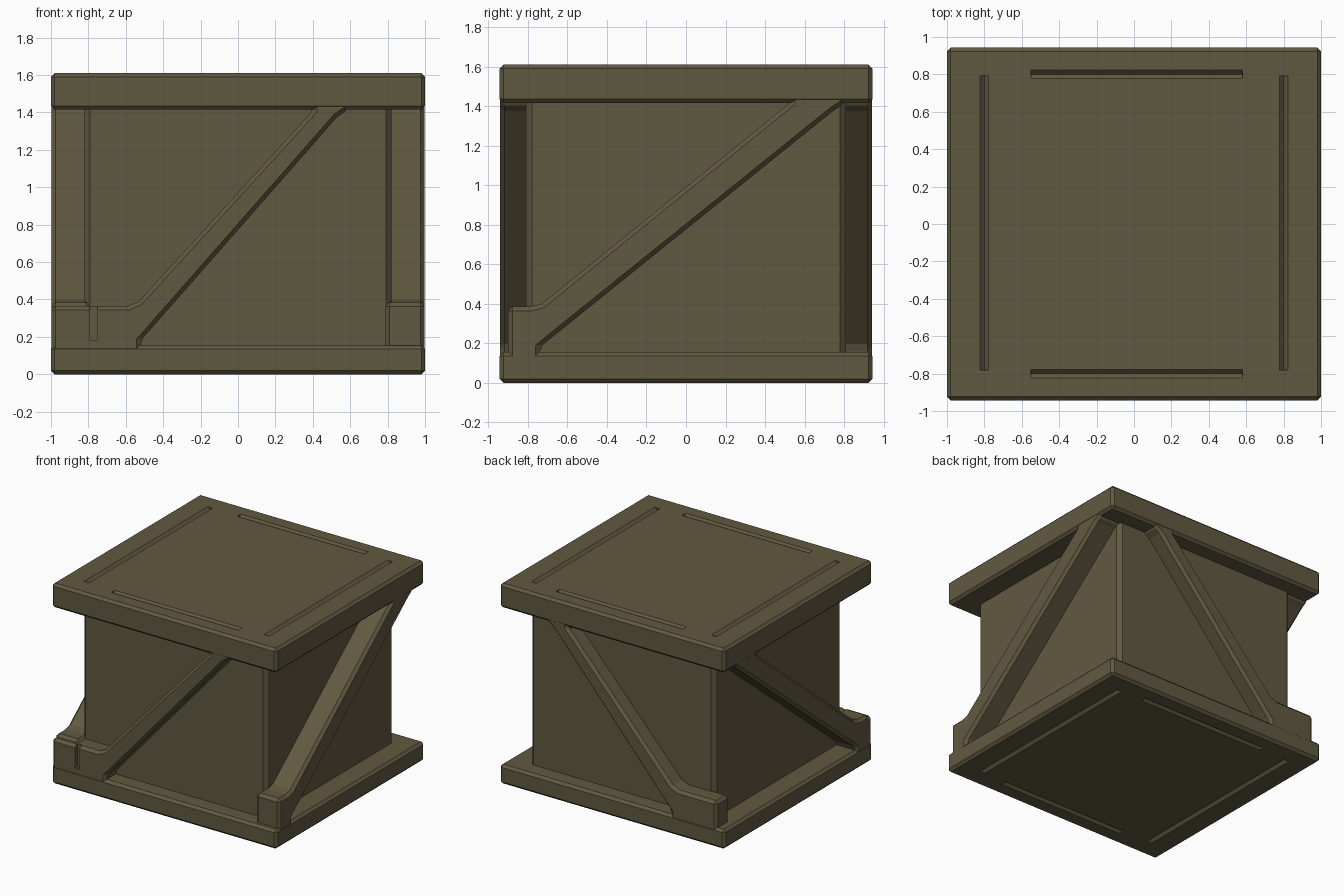
import bpy, bmesh, math
from mathutils import Matrix, Vector

if "Cube" in bpy.data.objects:
    bpy.data.objects.remove(bpy.data.objects["Cube"])

olive = bpy.data.materials.new("olive_drab")
olive.diffuse_color = (0.118, 0.100, 0.052, 1)
olive.use_nodes = True
olive.node_tree.nodes["Principled BSDF"].inputs["Base Color"].default_value = olive.diffuse_color


def finish(name, bm):
    bmesh.ops.recalc_face_normals(bm, faces=bm.faces)
    me = bpy.data.meshes.new(name)
    bm.to_mesh(me)
    bm.free()
    me.materials.append(olive)
    ob = bpy.data.objects.new(name, me)
    bpy.context.collection.objects.link(ob)
    return ob


def add_box(bm, lo, hi, spin=None):
    lo, hi = Vector(lo), Vector(hi)
    m = Matrix.Translation((lo + hi) / 2)
    if spin:
        m = m @ Matrix.Rotation(math.pi / 4, 4, spin)
    bmesh.ops.create_cube(bm, size=1, matrix=m @ Matrix.Diagonal((*(hi - lo), 1)))


def box(name, lo, hi):
    bm = bmesh.new()
    add_box(bm, lo, hi)
    return finish(name, bm)


def bevel(ob, width):
    mod = ob.modifiers.new("bevel", 'BEVEL')
    mod.width = width
    mod.segments = 1
    mod.limit_method = 'ANGLE'
    mod.angle_limit = math.radians(40)


def cut(ob, cutter):
    cutter.hide_render = True
    mod = ob.modifiers.new("cut", 'BOOLEAN')
    mod.operation = 'DIFFERENCE'
    mod.solver = 'EXACT'
    mod.object = cutter
    bpy.context.view_layer.objects.active = ob
    for m in list(ob.modifiers):
        bpy.ops.object.modifier_apply(modifier=m.name)
    bpy.data.objects.remove(cutter)


def v_grooves(z):
    # four shallow V grooves framing the slab face
    bm = bmesh.new()
    s = 0.016
    for d in (-1, 1):
        add_box(bm, (-0.55, d * 0.8 - s, z - s), (0.58, d * 0.8 + s, z + s), 'X')
        add_box(bm, (d * 0.8 - s, -0.78, z - s), (d * 0.8 + s, 0.79, z + s), 'Y')
    return finish("groove_cutter", bm)


# slabs with grooved outer faces
for name, z0, z1, zg in (("bottom_slab", 0, 0.155, 0), ("top_slab", 1.415, 1.61, 1.61)):
    slab = box(name, (-1, -0.943, z0), (1, 0.943, z1))
    bevel(slab, 0.02)
    cut(slab, v_grooves(zg))

# inner container with chamfered corners
core = box("inner_box", (-0.82, -0.81, 0.1), (0.82, 0.81, 1.5))
bevel(core, 0.03)


def brace(name, pts, place):
    # profile (u along the side, z) extruded inwards; place maps (u, depth, z) to world
    bm = bmesh.new()
    near = [bm.verts.new(place(u, 0, z)) for u, z in pts]
    far = [bm.verts.new(place(u, 1, z)) for u, z in pts]
    bm.faces.new(near)
    bm.faces.new(far)
    n = len(pts)
    for i in range(n):
        j = (i + 1) % n
        bm.faces.new((near[i], near[j], far[j], far[i]))
    ob = finish(name, bm)
    bevel(ob, 0.022)
    return ob


def long_profile(start):
    return [(start, 0.04), (-0.52, 0.04), (-0.52, 0.18), (0.53, 1.375), (0.59, 1.415),
            (0.59, 1.57), (0.40, 1.57), (0.40, 1.41), (-0.53, 0.39), (-0.59, 0.365), (start, 0.365)]


side_profile = [(-0.90, 0.04), (-0.74, 0.04), (-0.74, 0.18), (0.75, 1.38), (0.80, 1.41),
                (0.80, 1.57), (0.53, 1.57), (0.53, 1.42), (-0.73, 0.40), (-0.79, 0.385), (-0.90, 0.385)]

# diagonal braces, one on each side
front = brace("front_brace", long_profile(-0.998), lambda u, d, z: (u, -0.941 + 0.16 * d, z))
brace("back_brace", long_profile(-0.93), lambda u, d, z: (u, 0.941 - 0.16 * d, z))
for s, name in ((1, "right_brace"), (-1, "left_brace")):
    brace(name, side_profile, lambda u, d, z, s=s: (s * (0.998 - 0.21 * d), u, z))

# small slot in the front foot
cut(front, box("slot_cutter", (-0.79, -1.0, 0.18), (-0.75, -0.91, 0.5)))
